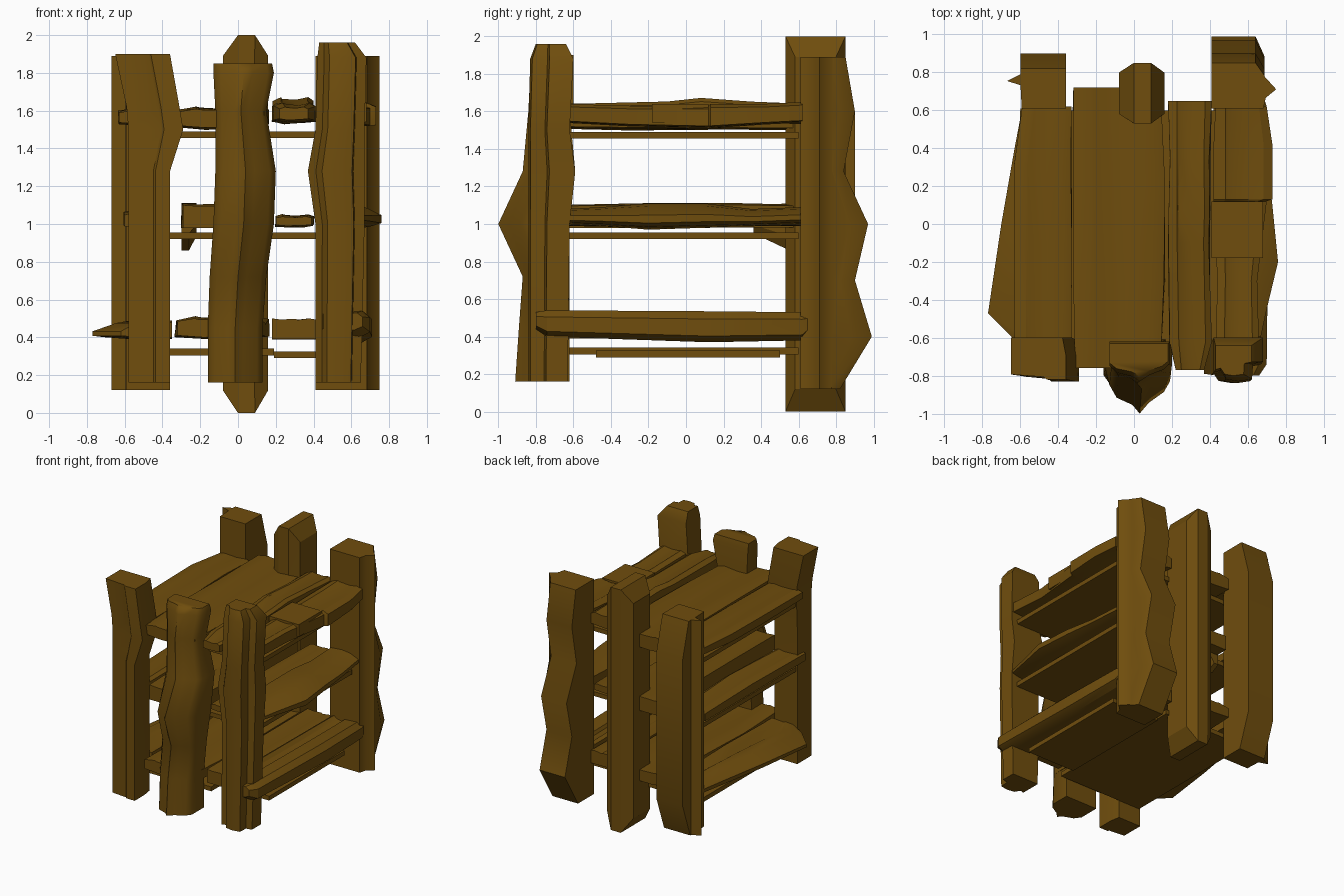
import bpy, bmesh, random
from mathutils import Vector

random.seed(4)
wood = bpy.data.materials.new("dark_wood")
wood.diffuse_color = (0.16, 0.075, 0.004, 1)


def loft(name, profile, levels, axis="z", rough=0.0, smooth=0.5, depth=None, ends=None):
    """Skin a unit profile through levels of (position, a0, a1, b0, b1).
    depth keeps the inner profile points straight; ends is another profile for the end rings."""
    bm = bmesh.new()
    rings = []
    for i, (t, a0, a1, b0, b1) in enumerate(levels):
        inner = 0 < i < len(levels) - 1
        r = rough if inner else 0
        ring = []
        for u, v in (profile if inner or not ends else ends):
            a = a0 + u * (a1 - a0) + random.uniform(-r, r)
            span = depth if depth and v < .7 else b1 - b0
            b = b0 + v * span + random.uniform(-r, r) * 0.6
            ring.append(bm.verts.new(Vector((a, b, t) if axis == "z" else (a, t, b))))
        rings.append(ring)
    n = len(profile)
    for lo, hi in zip(rings, rings[1:]):
        for i in range(n):
            j = (i + 1) % n
            bm.faces.new((lo[i], lo[j], hi[j], hi[i]))
    bm.faces.new(rings[0])
    bm.faces.new(rings[-1])
    bmesh.ops.remove_doubles(bm, verts=bm.verts, dist=1e-4)
    bmesh.ops.recalc_face_normals(bm, faces=bm.faces)
    mesh = bpy.data.meshes.new(name)
    bm.to_mesh(mesh)
    bm.free()
    ob = bpy.data.objects.new(name, mesh)
    bpy.context.collection.objects.link(ob)
    mesh.materials.append(wood)
    bpy.ops.object.select_all(action="DESELECT")
    ob.select_set(True)
    bpy.context.view_layer.objects.active = ob
    bpy.ops.object.shade_smooth_by_angle(angle=smooth)
    return ob


# back posts
loft("back_middle_post",
     [(0, .16), (.33, 0), (.7, 0), (1, .16), (1, .84), (.7, 1), (.33, 1), (0, .84)],
     [(0, 0, .09, .53, .85), (.12, -.08, .16, .53, .85),
      (1.89, -.08, .16, .53, .85), (2, 0, .09, .53, .85)],
     ends=[(0, 0), (0, 0), (1, 0), (1, 0), (1, 1), (1, 1), (0, 1), (0, 1)])
loft("back_left_post",
     [(.25, 0), (1, 0), (1, 1), (.23, 1), (.23, .62), (0, .5), (.23, .42)],
     [(.12, -.67, -.36, .61, .80), (.4, -.67, -.36, .61, .90),
      (1.6, -.67, -.36, .61, .90), (1.89, -.67, -.36, .61, .82)], depth=.29)
loft("back_right_post",
     [(0, 0), (.8, 0), (.84, .2), (1, .36), (.82, .6), (.82, .72), (.68, 1), (0, 1)],
     [(.12, .41, .75, .61, .82), (.4, .41, .75, .61, .99), (.7, .41, .75, .61, .90),
      (1.0, .41, .75, .61, .97), (1.28, .41, .75, .61, .84), (1.6, .41, .75, .61, .90),
      (1.89, .41, .75, .61, .85)], depth=.28, smooth=.8)

# front posts
loft("front_left_post",
     [(0, 1), (0, .12), (.6, .06), (.65, 0), (1, 0), (1, .6), (.94, 1)],
     [(.16, -.58, -.36, -.83, -.62), (1.28, -.58, -.36, -.83, -.62),
      (1.5, -.58, -.29, -.83, -.61), (1.62, -.59, -.31, -.83, -.60),
      (1.90, -.65, -.36, -.82, -.60)], smooth=.7)
loft("front_middle_post",
     [(0, 1), (0, .4), (.12, .22), (.38, .12), (.5, 0), (.65, .15), (.9, .3), (1, .45), (1, 1)],
     [(.16, -.16, .13, -.91, -.63), (.45, -.16, .13, -.89, -.63), (.72, -.15, .15, -.87, -.62),
      (1.0, -.13, .19, -1.0, -.62), (1.28, -.12, .20, -.87, -.59),
      (1.6, -.12, .15, -.84, -.62), (1.8, -.13, .19, -.83, -.62), (1.85, -.13, .18, -.80, -.63)],
     smooth=1.1)
loft("front_right_post",
     [(0, 1), (0, .2), (.14, .25), (.25, .05), (.5, 0), (.78, .05), (.8, .4), (1, .45), (1, 1)],
     [(.16, .41, .65, -.84, -.63), (1.0, .41, .67, -.84, -.62), (1.28, .37, .67, -.84, -.59),
      (1.5, .41, .67, -.84, -.62), (1.88, .42, .68, -.83, -.60), (1.96, .43, .62, -.80, -.64)],
     smooth=.7)

# thin support boards below each shelf
flat = [(0, 0), (1, 0), (1, 1), (0, 1)]
for label, z in (("low", .305), ("middle", .92), ("top", 1.455)):
    for side, x0, x1 in (("left", -.57, -.19), ("centre", -.19, .19), ("right", .19, .62)):
        low_right = label == "low" and side == "right"
        y0, y1, dz = (-.48, .5, -.015) if low_right else (-.62, .6, 0)
        loft(f"{label}_{side}_support", flat,
             [(y, x0, x1, z + dz, z + dz + .036) for y in (y0, y1)], "y")

# weathered shelf planks: cross-section in x and z, run along y
worn = [(0, .1), (.3, 0), (.75, .05), (1, .1), (1, .85), (.85, 1), (.58, .9), (.25, .95), (.2, 1), (0, .85)]
block = [(0, 0), (1, 0), (1, .95), (.85, 1), (.58, .92), (.55, .98), (.2, .95), (0, 1)]
wedge = [(0, .1), (.4, 0), (1, 0), (1, 1), (.6, .9), (.55, 1), (.3, .95), (0, .4)]
round_bar = [(0, .1), (.3, 0), (.8, 0), (1, .2), (1, .75), (.85, 1), (.45, .95), (.4, .8), (.2, .85), (.1, 1), (0, .9)]

# low shelf
loft("low_left_plank", wedge,
     [(-.62, -.62, -.35, .40, .48), (-.47, -.77, -.35, .40, .48), (.0, -.70, -.35, .39, .49),
      (.4, -.63, -.36, .39, .49), (.61, -.59, -.37, .39, .48)], "y")
loft("low_centre_plank", worn,
     [(-.76, -.32, .13, .40, .50), (-.3, -.33, .15, .39, .49),
      (.2, -.33, .16, .39, .51), (.72, -.32, .15, .40, .50)], "y", .008)
loft("low_inner_plank", block,
     [(-.66, .18, .41, .39, .50), (-.1, .18, .41, .39, .50), (.65, .18, .41, .39, .50)], "y", .005)
loft("low_right_plank", round_bar,
     [(-.80, .45, .66, .44, .53), (-.74, .42, .70, .40, .54), (.12, .42, .71, .37, .535),
      (.62, .42, .70, .38, .53), (.68, .44, .68, .45, .52)], "y")

# middle shelf
loft("middle_left_plank", worn,
     [(-.70, -.60, -.38, .98, 1.06), (0, -.60, -.37, .98, 1.08), (.61, -.60, -.38, .98, 1.06)], "y", .008)
loft("middle_centre_plank", block,
     [(-.74, -.29, .14, .98, 1.10), (-.2, -.30, .16, .98, 1.11),
      (.3, -.30, .16, .98, 1.11), (.72, -.29, .14, .98, 1.10)], "y", .005)
loft("middle_hanging_splinter", [(0, 0), (.5, 0), (1, .3), (1, 1), (0, 1)],
     [(.36, -.30, -.22, .95, 1.10), (.55, -.30, -.22, .86, 1.11), (.62, -.30, -.22, .90, 1.10)], "y")
loft("middle_inner_plank", worn,
     [(-.64, .20, .39, .99, 1.04), (-.2, .20, .40, .98, 1.05),
      (.2, .20, .40, .99, 1.05), (.64, .21, .39, .99, 1.05)], "y", .006)
loft("middle_right_plank", wedge[::-1] and [(0, .2), (.3, 0), (.8, .1), (1, .25), (1, .55), (.7, .9), (.4, 1), (0, .9)],
     [(-.64, .42, .66, 1.0, 1.08), (-.45, .42, .70, .99, 1.09), (-.2, .42, .76, .97, 1.11),
      (.1, .42, .73, .98, 1.11), (.35, .42, .70, .99, 1.08), (.62, .42, .67, 1.0, 1.09)], "y")

# top shelf
loft("top_left_plank", worn,
     [(-.62, -.63, -.33, 1.53, 1.60), (-.1, -.63, -.33, 1.52, 1.61),
      (.3, -.63, -.33, 1.53, 1.61), (.62, -.59, -.33, 1.53, 1.60)], "y", .005)
loft("top_centre_plank", worn,
     [(-.76, -.31, .14, 1.51, 1.61), (-.3, -.32, .16, 1.50, 1.62),
      (.2, -.32, .16, 1.50, 1.62), (.72, -.32, .14, 1.50, 1.62)], "y", .005)
loft("top_inner_plank", worn,
     [(-.77, .22, .37, 1.55, 1.62), (-.62, .19, .41, 1.54, 1.64), (-.1, .18, .40, 1.53, 1.65),
      (.08, .18, .40, 1.53, 1.67), (.35, .19, .40, 1.54, 1.65), (.65, .18, .41, 1.53, 1.64)], "y", .006)
loft("top_right_plank", worn,
     [(-.66, .43, .66, 1.54, 1.64), (-.3, .44, .65, 1.52, 1.63), (.12, .42, .70, 1.51, 1.63),
      (.13, .42, .73, 1.51, 1.64), (.42, .42, .73, 1.53, 1.64), (.62, .43, .70, 1.54, 1.65)], "y")
loft("top_right_patch", flat,
     [(y, .41, .68, 1.54, 1.64) for y in (-.18, .12)], "y")
